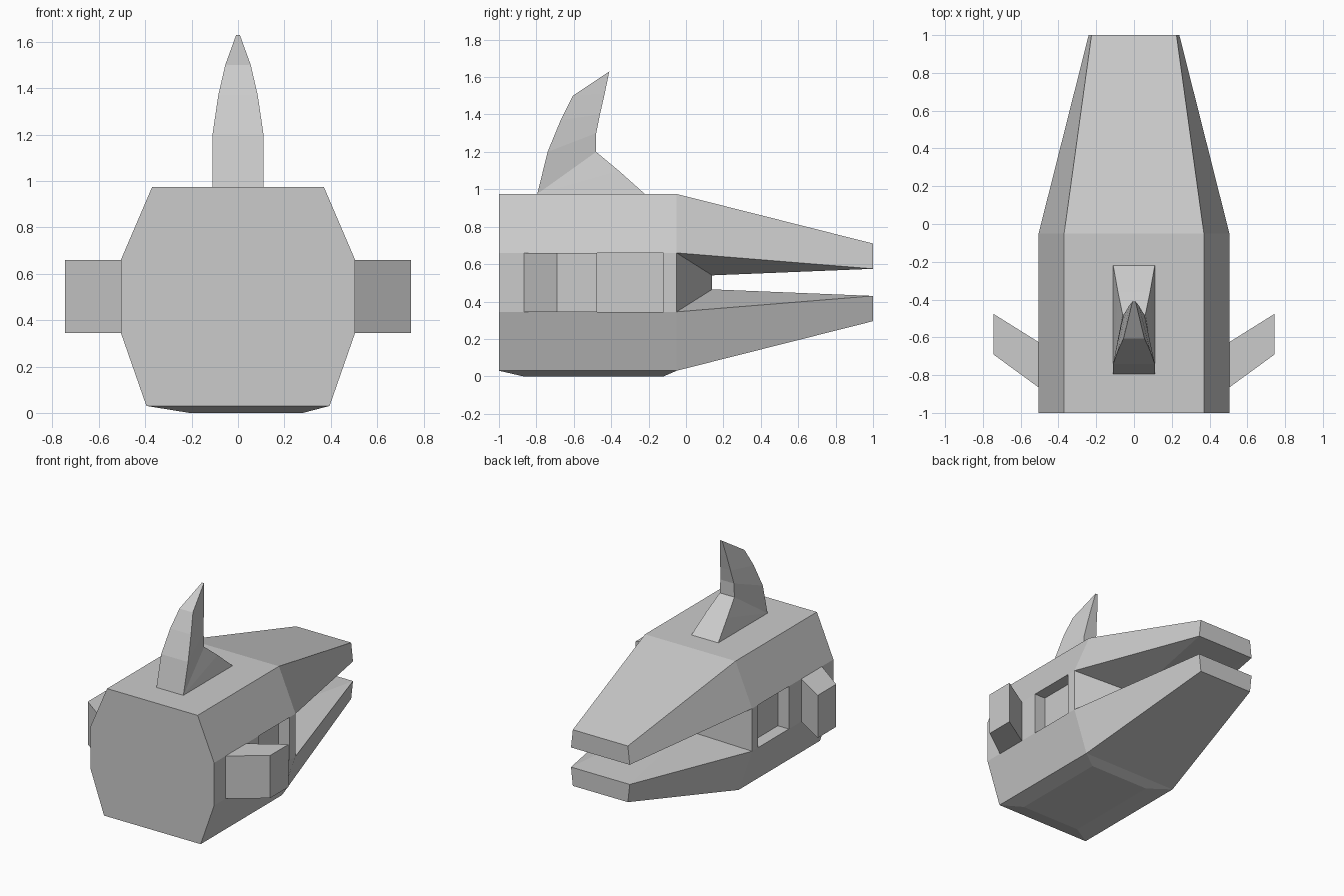
import bpy, bmesh

if "Cube" in bpy.data.objects:
    bpy.data.objects.remove(bpy.data.objects["Cube"])


def make(name, faces):
    """Weld a list of polygons into one flat-shaded object."""
    bm = bmesh.new()
    for f in faces:
        pts = [p for i, p in enumerate(f) if p != f[i - 1]]
        if len(pts) > 2:
            bm.faces.new([bm.verts.new(p) for p in pts])
    bmesh.ops.remove_doubles(bm, verts=bm.verts, dist=0.0005)
    bmesh.ops.recalc_face_normals(bm, faces=bm.faces)
    me = bpy.data.meshes.new(name)
    bm.to_mesh(me)
    bm.free()
    ob = bpy.data.objects.new(name, me)
    bpy.context.collection.objects.link(ob)
    return ob


def flip(pts):
    return [(-x, y, z) for x, y, z in pts]


def pair(*pts):
    """A polygon on the right side and its mirror image."""
    return [list(pts), flip(pts)]


def span(*pts):
    """A polygon crossing the centre line, from its right-hand points."""
    return [list(pts) + flip(pts)[::-1]]


def ring(a, b):
    """Side faces joining two equal loops."""
    n = len(a)
    return [[a[i], a[(i + 1) % n], b[(i + 1) % n], b[i]] for i in range(n)]


# Half cross-section of the skull, top to bottom
section = [(0.37, 0.975), (0.505, 0.66), (0.505, 0.345), (0.395, 0.03)]
F = [(x, -1, z) for x, z in section]
B = [(x, -0.05, z) for x, z in section]
T = [(0.225, 1, 0.71), (0.24, 1, 0.575), (0.24, 1, 0.43), (0.225, 1, 0.295)]
M = [(0.1, 0.14, 0.54), (0.1, 0.14, 0.465)]      # back of the mouth

# Skull: end face, roof and sloping sides
head = span(*F) + span(F[0], B[0])
head += pair(F[0], B[0], B[1], F[1]) + pair(F[2], B[2], B[3], F[3])

# Skull: side panel with recessed eye socket
x, z0, z1, d = 0.505, 0.345, 0.66, 0.09
y0, y1 = -0.48, -0.12
for a, b in ((-1, y0), (y1, -0.05)):
    head += pair((x, a, z0), (x, b, z0), (x, b, z1), (x, a, z1))
outer = [(x, y0, z0), (x, y1, z0), (x, y1, z1), (x, y0, z1)]
inner = [(x - d, y, z) for _, y, z in outer]
for f in ring(outer, inner) + [inner]:
    head += pair(*f)

# Skull: shallow raised underside
under = [F[3], B[3]] + flip([B[3], F[3]])
base = [(0.28, -0.87, 0), (0.28, -0.12, 0), (-0.21, -0.12, 0), (-0.21, -0.87, 0)]
head += ring(under, base) + [base]

# Upper and lower jaws
for o, i, m in ((0, 1, 0), (3, 2, 1)):
    head += span(B[o], T[o])
    head += pair(B[o], B[i], T[i], T[o])
    head += span(T[o], T[i])
    head += pair(B[i], M[m], T[i])
    head += span(M[m], T[i])
# Cheeks and mouth back wall
head += pair(B[1], B[2], M[1], M[0]) + span(*M)
make("head", head)

# Swept ear blocks
plan = [(0.505, -0.865), (0.745, -0.69), (0.745, -0.475), (0.505, -0.625)]
for name, s in (("right_ear", 1), ("left_ear", -1)):
    lo = [(s * px, py, z0) for px, py in plan]
    hi = [(s * px, py, z1) for px, py in plan]
    make(name, [lo, hi] + ring(lo, hi))

# Horn: front edge and back edge as (y, z, half width), lofted together
front = [(-0.795, 0.975, 0.11)] * 3 + [(-0.74, 1.2, 0.11), (-0.67, 1.37, 0.085),
                                      (-0.605, 1.5, 0.055), (-0.41, 1.63, 0.008)]
back = [(-0.22, 0.975, 0.11), (-0.36, 1.1, 0.085), (-0.48, 1.2, 0.06),
        (-0.48, 1.3, 0.055), (-0.46, 1.4, 0.042), (-0.435, 1.51, 0.028),
        (-0.41, 1.63, 0.008)]
loops = [[(-fw, fy, fz), (fw, fy, fz), (bw, by, bz), (-bw, by, bz)]
         for (fy, fz, fw), (by, bz, bw) in zip(front, back)]
horn = [loops[0]]
for a, b in zip(loops, loops[1:]):
    for quad in ring(a, b):
        if len(set(quad)) > 2:
            horn.append(quad)
make("horn", horn)
